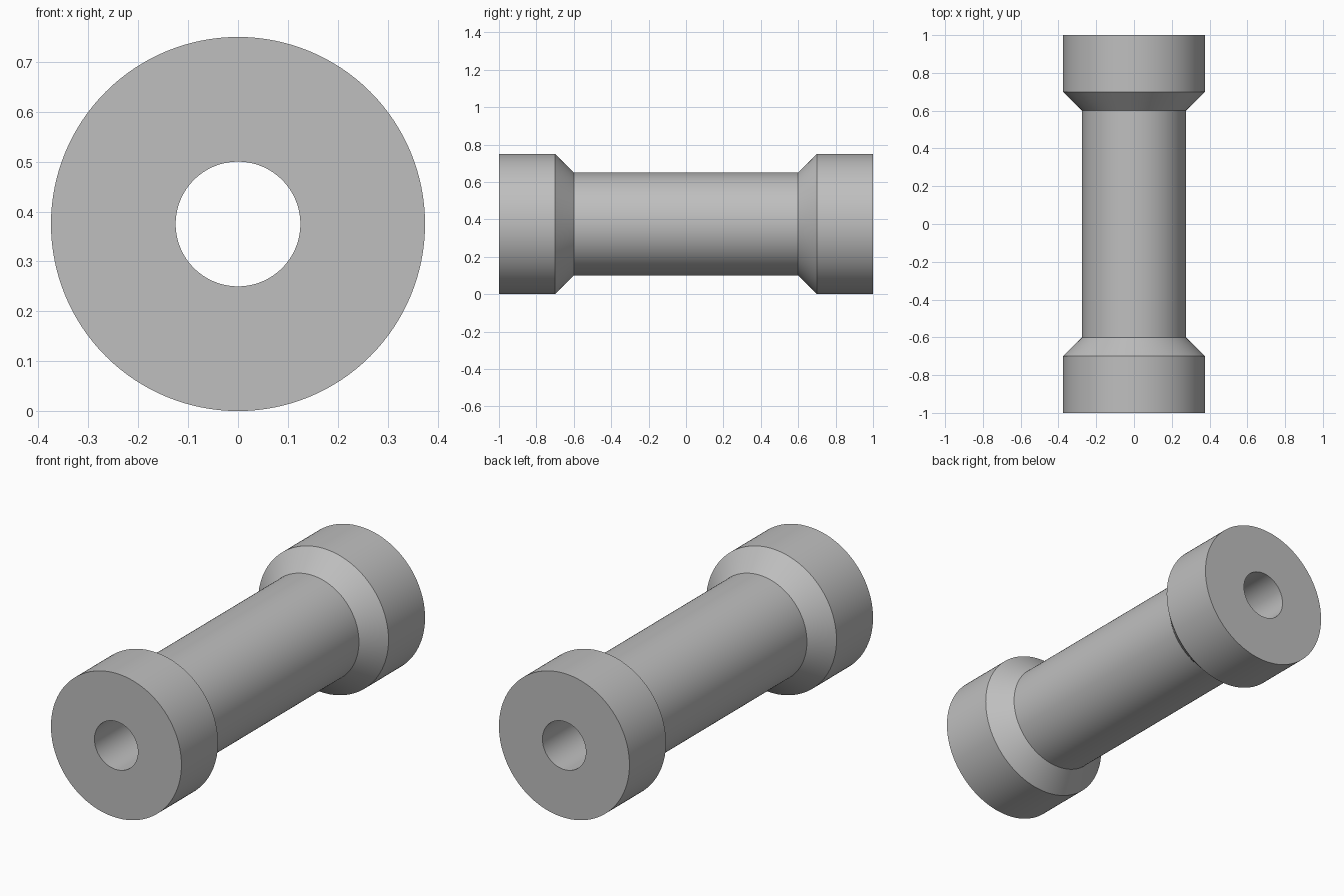
import bpy
import bmesh
import math
from mathutils import Matrix, Vector

default_cube = bpy.data.objects.get("Cube")
if default_cube:
    bpy.data.objects.remove(default_cube, do_unlink=True)

SEGMENTS = 128
RADIUS = 0.375
BORE = 0.125
WAIST = 0.275

# Plain grey material
grey = bpy.data.materials.new("plain_grey")
grey.use_nodes = True
colour = (0.52, 0.52, 0.52, 1.0)
grey.diffuse_color = colour
grey.node_tree.nodes["Principled BSDF"].inputs["Base Color"].default_value = colour

# Half profile as (radius, y), mirrored along y and closed through the bore
half = [(BORE, 1.0), (RADIUS, 1.0), (RADIUS, 0.7), (WAIST, 0.6)]
profile = half + [(r, -y) for r, y in reversed(half)]

# Revolve the closed profile around the y axis
bm = bmesh.new()
verts = [bm.verts.new((0, y, r)) for r, y in profile]
edges = [bm.edges.new((verts[i - 1], verts[i])) for i in range(len(verts))]
bmesh.ops.spin(bm, geom=verts + edges, cent=(0, 0, 0), axis=(0, 1, 0),
               angle=math.tau, steps=SEGMENTS, use_merge=True)
bmesh.ops.remove_doubles(bm, verts=bm.verts, dist=1e-5)
bmesh.ops.recalc_face_normals(bm, faces=bm.faces)
bmesh.ops.transform(bm, matrix=Matrix.Translation(Vector((0, 0, RADIUS))), verts=bm.verts)

mesh = bpy.data.meshes.new("hollow_spool")
bm.to_mesh(mesh)
bm.free()
mesh.materials.append(grey)
spool = bpy.data.objects.new("hollow_spool", mesh)
bpy.context.collection.objects.link(spool)

# Smooth round walls, sharp rims
bpy.ops.object.select_all(action="DESELECT")
spool.select_set(True)
bpy.context.view_layer.objects.active = spool
bpy.ops.object.shade_smooth_by_angle(angle=math.radians(30))
